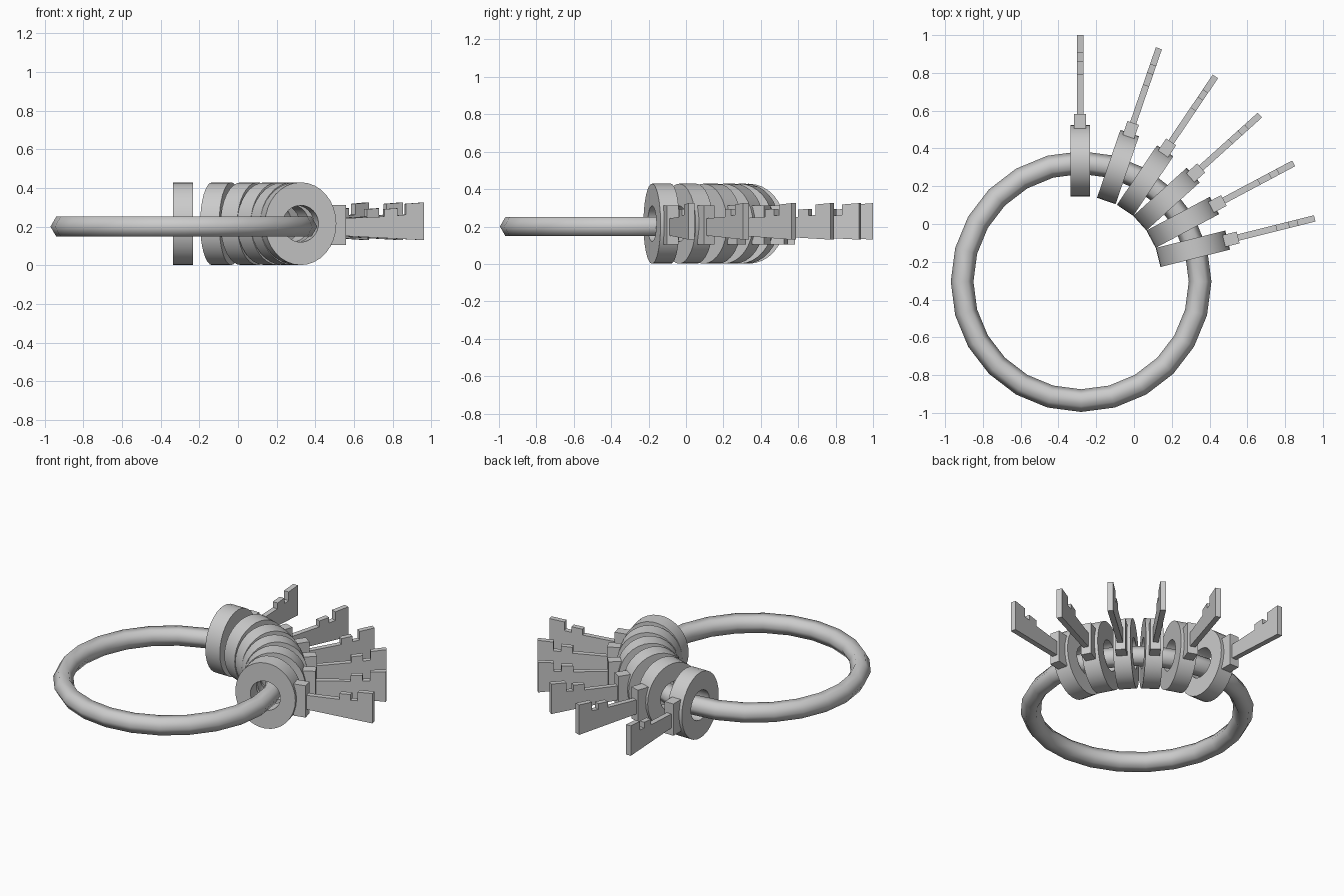
import bpy, bmesh, math
from mathutils import Matrix, Vector

if "Cube" in bpy.data.objects:
    bpy.data.objects.remove(bpy.data.objects["Cube"])

PIVOT = Vector((-0.285, -0.28, 0.0))
ANGLES = [90, 71, 56, 42, 28, 14]


def finish(name, bm, matrix, smooth=False):
    bmesh.ops.recalc_face_normals(bm, faces=bm.faces)
    mesh = bpy.data.meshes.new(name)
    bm.to_mesh(mesh)
    bm.free()
    mesh.transform(matrix)
    obj = bpy.data.objects.new(name, mesh)
    bpy.context.collection.objects.link(obj)
    if smooth:
        bpy.ops.object.select_all(action='DESELECT')
        obj.select_set(True)
        bpy.context.view_layer.objects.active = obj
        bpy.ops.object.shade_smooth_by_angle(angle=math.radians(40))
    return obj


def key_bow(name, matrix, n=32, half=0.052):
    # Oval washer: x runs outward along the key, y is thickness
    bm = bmesh.new()
    rings = []
    for rx, rz, y in ((0.19, 0.214, -half), (0.19, 0.214, half),
                      (0.095, 0.095, half), (0.095, 0.095, -half)):
        rings.append([bm.verts.new((0.615 + rx * math.cos(2 * math.pi * i / n), y,
                                    0.215 + rz * math.sin(2 * math.pi * i / n)))
                      for i in range(n)])
    for k in range(4):
        a, b = rings[k], rings[(k + 1) % 4]
        for i in range(n):
            j = (i + 1) % n
            bm.faces.new((a[i], a[j], b[j], b[i]))
    finish(name, bm, matrix, True)


def plate(name, matrix, outline, thickness):
    # Flat outline in the x-z plane, extruded through y
    bm = bmesh.new()
    face = bm.faces.new([bm.verts.new((x, -thickness / 2, z)) for x, z in outline])
    new = bmesh.ops.extrude_face_region(bm, geom=[face])['geom']
    bmesh.ops.translate(bm, vec=(0, thickness, 0),
                        verts=[v for v in new if isinstance(v, bmesh.types.BMVert)])
    finish(name, bm, matrix)


# Carrying ring
bpy.ops.mesh.primitive_torus_add(location=(-0.28, -0.305, 0.2), major_segments=24,
                                 minor_segments=6, major_radius=0.63, minor_radius=0.06)
bpy.context.object.name = "ring"
bpy.ops.object.shade_smooth()

# Keys: bow, collar and toothed blade
COLLAR = [(0.785, 0.105), (0.862, 0.105), (0.862, 0.312), (0.785, 0.312)]
BLADE = [(0.85, 0.152), (1.28, 0.13), (1.28, 0.325), (1.185, 0.318), (1.185, 0.262),
         (1.14, 0.258), (1.14, 0.295), (1.07, 0.29), (1.07, 0.252), (0.85, 0.243)]
for i, angle in enumerate(ANGLES, 1):
    m = Matrix.Translation(PIVOT) @ Matrix.Rotation(math.radians(angle), 4, 'Z')
    key_bow(f"key_bow_{i}", m)
    plate(f"key_collar_{i}", m, COLLAR, 0.064)
    plate(f"key_blade_{i}", m, BLADE, 0.034)
